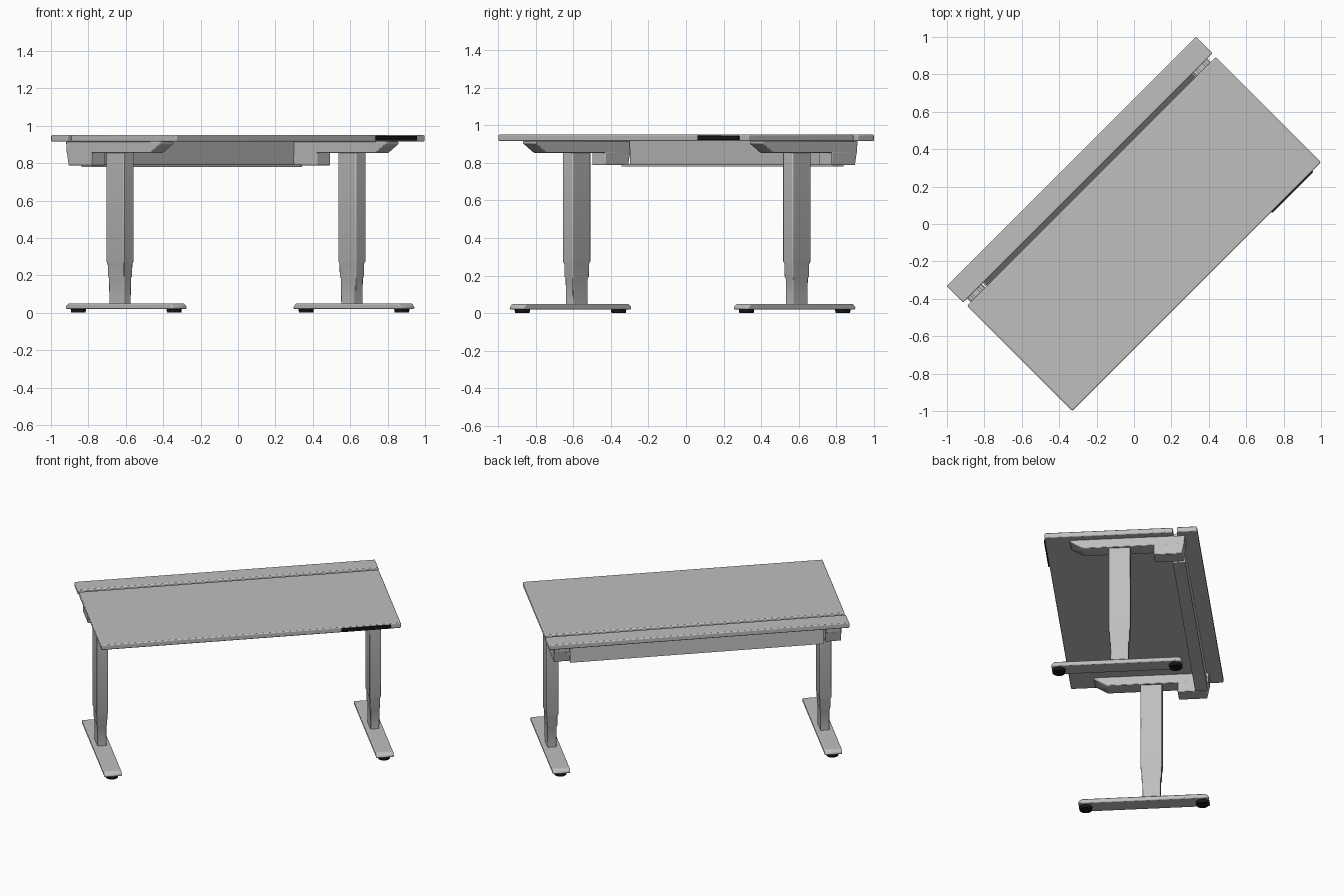
import bpy, bmesh, math
from mathutils import Matrix, Vector

if "Cube" in bpy.data.objects:
    bpy.data.objects.remove(bpy.data.objects["Cube"], do_unlink=True)

# The desk is laid out along x, then turned on the floor
TURN = Matrix.Rotation(math.radians(45), 4, 'Z')


def material(name, grey):
    m = bpy.data.materials.new(name)
    m.use_nodes = True
    colour = (grey, grey, grey, 1)
    m.diffuse_color = colour
    bsdf = m.node_tree.nodes["Principled BSDF"]
    bsdf.inputs["Base Color"].default_value = colour
    bsdf.inputs["Roughness"].default_value = 0.6
    return m


GREY = material("light_grey", 0.52)
DARK = material("dark_grey", 0.12)
BLACK = material("black", 0.008)


def finish(name, bm, mat, bevel=0.0, segments=2):
    bmesh.ops.recalc_face_normals(bm, faces=bm.faces)
    bm.transform(TURN)
    mesh = bpy.data.meshes.new(name)
    bm.to_mesh(mesh)
    bm.free()
    mesh.materials.append(mat)
    ob = bpy.data.objects.new(name, mesh)
    bpy.context.collection.objects.link(ob)
    if bevel:
        mod = ob.modifiers.new("soft_edges", 'BEVEL')
        mod.width, mod.segments = bevel, segments
        mod.limit_method = 'ANGLE'
    bpy.context.view_layer.objects.active = ob
    ob.select_set(True)
    bpy.ops.object.shade_smooth_by_angle(angle=math.radians(35))
    ob.select_set(False)
    return ob


def prism(name, profile, x0, x1, mat, bevel=0.0):
    """Extrude a (y, z) profile from x0 to x1."""
    bm = bmesh.new()
    face = bm.faces.new([bm.verts.new((x0, y, z)) for y, z in profile])
    out = bmesh.ops.extrude_face_region(bm, geom=[face])
    moved = [v for v in out["geom"] if isinstance(v, bmesh.types.BMVert)]
    bmesh.ops.translate(bm, verts=moved, vec=Vector((x1 - x0, 0, 0)))
    return finish(name, bm, mat, bevel)


def box(name, x0, x1, y0, y1, z0, z1, mat, bevel=0.0):
    return prism(name, [(y0, z0), (y1, z0), (y1, z1), (y0, z1)], x0, x1, mat, bevel)


def column(name, x, y, rings):
    """Stack rectangular rings given as (height, width, depth)."""
    bm = bmesh.new()
    loops = []
    for z, w, d in rings:
        corners = [(-1, -1), (1, -1), (1, 1), (-1, 1)]
        loops.append([bm.verts.new((x + a * w / 2, y + b * d / 2, z)) for a, b in corners])
    for low, high in zip(loops, loops[1:]):
        for i in range(4):
            j = (i + 1) % 4
            bm.faces.new((low[i], low[j], high[j], high[i]))
    bm.faces.new(loops[0][::-1])
    bm.faces.new(loops[-1])
    return finish(name, bm, GREY, 0.005)


def pad(name, x, y):
    bm = bmesh.new()
    bmesh.ops.create_cone(bm, cap_ends=True, segments=16, radius1=0.038, radius2=0.042,
                          depth=0.024, matrix=Matrix.Translation((x, y, 0.012)))
    return finish(name, bm, BLACK)


# Tabletop and the narrow rear strip behind the cable slot
TOP, UNDER = 0.95, 0.915
box("tabletop", -0.94, 0.94, -0.473, 0.322, UNDER, TOP, GREY, 0.006)
box("rear_strip", -0.943, 0.943, 0.348, 0.473, UNDER, TOP, GREY, 0.006)

# Cable tray: rear panel with a narrow floor and a dark lining
prism("cable_tray", [(0.31, 0.78), (0.388, 0.78), (0.38, UNDER), (0.37, UNDER),
                     (0.376, 0.79), (0.31, 0.79)], -0.795, 0.795, GREY)
box("tray_lining", -0.79, 0.79, 0.312, 0.374, 0.79, 0.793, DARK)

# Handset on the front edge
box("control_panel", 0.565, 0.875, -0.482, -0.44, 0.92, 0.944, BLACK, 0.003)

# Two legs: foot, pads, telescopic column, top arm and rear bracket
STAGES = [(0.045, 0.056, 0.11), (0.185, 0.058, 0.114), (0.195, 0.064, 0.124),
          (0.262, 0.066, 0.126), (0.275, 0.075, 0.136), (0.865, 0.075, 0.136)]
for side, x, column_y, foot_y in (("right", -0.857, 0.035, -0.012),
                                  ("left", 0.847, -0.014, -0.03)):
    y0, y1 = foot_y - 0.405, foot_y + 0.405
    prism(side + "_foot", [(y0, 0.02), (y1, 0.02), (y1, 0.034), (y1 - 0.02, 0.05),
                           (y0 + 0.02, 0.05), (y0, 0.034)],
          x - 0.055, x + 0.055, GREY, 0.006)
    for end, offset in (("front", -0.362), ("rear", 0.362)):
        pad(f"{side}_{end}_pad", x, foot_y + offset)
    column(side + "_column", x, column_y, STAGES)
    prism(side + "_top_arm", [(-0.32, UNDER), (-0.32, 0.902), (-0.24, 0.853),
                              (0.39, 0.853), (0.395, UNDER)],
          x - 0.05, x + 0.05, GREY, 0.004)
    prism(side + "_rear_bracket", [(0.2, 0.787), (0.375, 0.787), (0.39, 0.86), (0.2, 0.86)],
          x - 0.05, x + 0.05, GREY, 0.004)
    # Small hinge tabs bridging the slot
    for n, dx in enumerate((-0.025, 0.025)):
        box(f"{side}_hinge_tab_{n + 1}", x + dx - 0.008, x + dx + 0.008,
            0.315, 0.355, 0.91, 0.938, GREY)
